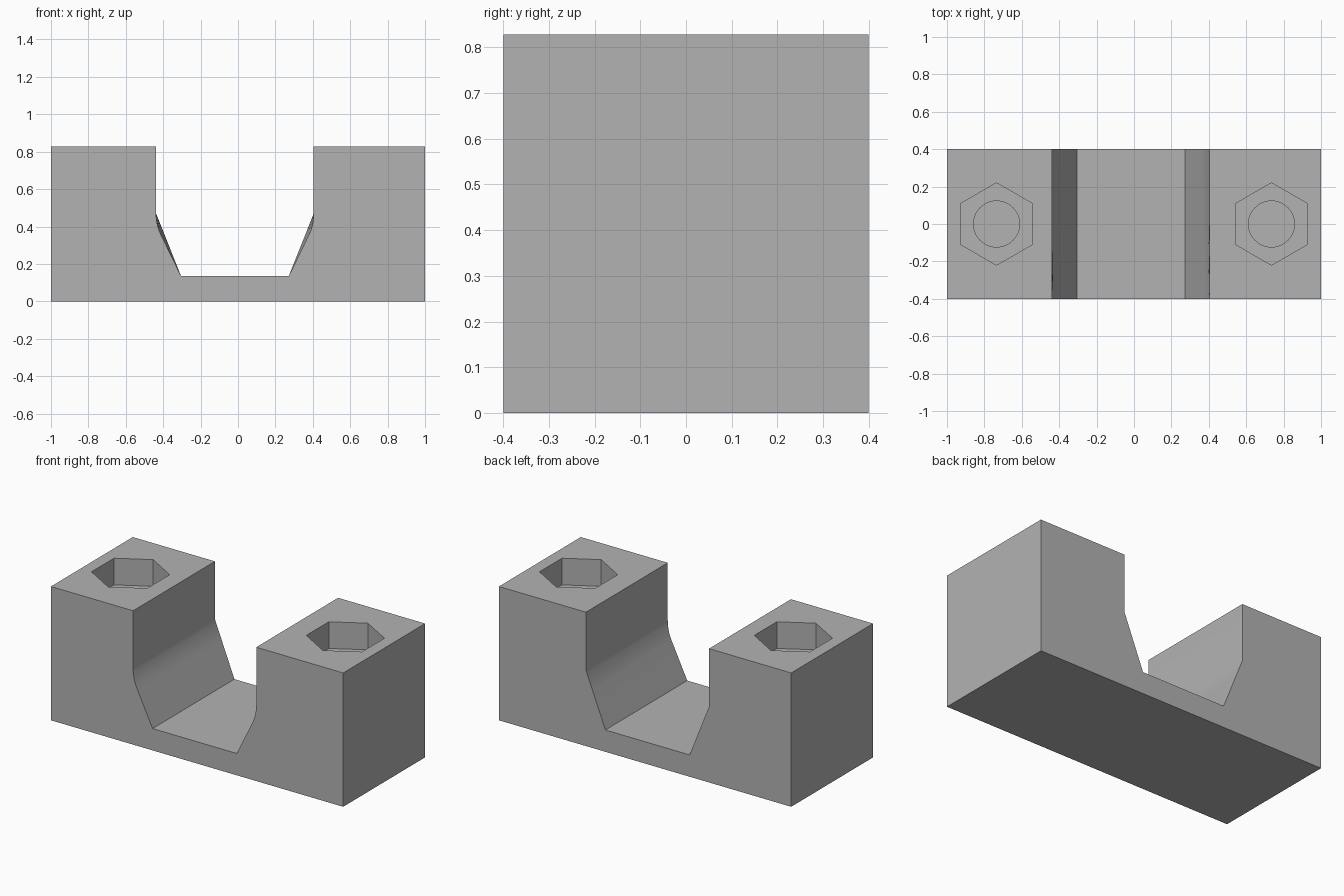
import bpy, bmesh, math

if "Cube" in bpy.data.objects:
    bpy.data.objects.remove(bpy.data.objects["Cube"])

W, D, H = 1.0, 0.40, 0.828            # half width, half depth, height
CX, HALF_TOP, HALF_LOW = -0.0165, 0.4215, 0.288   # channel centre and half widths
Z_BEND, Z_FLOOR = 0.47, 0.135
HOLE_X = 0.735

grey = bpy.data.materials.new("plain grey")
grey.diffuse_color = (0.45, 0.45, 0.45, 1)
grey.use_nodes = True
grey.node_tree.nodes["Principled BSDF"].inputs["Base Color"].default_value = grey.diffuse_color


def flank(curved):
    """Channel flank from bend to floor: (half width, z)."""
    r, steps, sweep = 0.2655, 7, math.radians(26)
    pts = []
    for i in range(steps + 1):
        a = sweep * i / steps
        z = Z_BEND - r * math.sin(a)
        if curved:
            w = HALF_TOP - r * (1 - math.cos(a))
        else:
            t = (Z_BEND - z) / (Z_BEND - Z_FLOOR)
            w = HALF_TOP + (HALF_LOW - HALF_TOP) * t
        pts.append((w, z))
    return pts + [(HALF_LOW, Z_FLOOR)]


def outline(curved):
    side = [(HALF_TOP, H)] + flank(curved)
    right = [(CX + w, z) for w, z in reversed(side)]
    left = [(CX - w, z) for w, z in side]
    return [(W, 0), (W, H)] + right[::-1] + left[::-1] + [(-W, H), (-W, 0)]


# Clamp body: rounded flank at the front blending to a straight one at the back
bm = bmesh.new()
front = [bm.verts.new((x, -D, z)) for x, z in outline(True)]
back = [bm.verts.new((x, D, z)) for x, z in outline(False)]
bm.faces.new(front)
bm.faces.new(back[::-1])
n = len(front)
for i in range(n):
    j = (i + 1) % n
    bm.faces.new((front[i], back[i], back[j], front[j]))
bmesh.ops.recalc_face_normals(bm, faces=bm.faces[:])
mesh = bpy.data.meshes.new("clamp_body")
bm.to_mesh(mesh)
bm.free()
body = bpy.data.objects.new("clamp_body", mesh)
bpy.context.collection.objects.link(body)
mesh.materials.append(grey)


def cut(name, sides, radius, x, z0, z1):
    """Subtract an upright prism from the body."""
    bpy.ops.mesh.primitive_cylinder_add(vertices=sides, radius=radius, depth=z1 - z0,
                                        location=(x, 0, (z0 + z1) / 2))
    tool = bpy.context.object
    tool.name = name
    tool.data.materials.append(grey)
    tool.hide_render = True
    mod = body.modifiers.new(name, 'BOOLEAN')
    mod.operation, mod.solver, mod.object = 'DIFFERENCE', 'EXACT', tool
    bpy.context.view_layer.objects.active = body
    bpy.ops.object.modifier_apply(modifier=name)
    bpy.data.objects.remove(tool)


# Hexagonal nut pockets with round bolt holes below
for x in (-HOLE_X, HOLE_X):
    cut("nut_pocket", 6, 0.22, x, H - 0.165, H + 0.1)
    cut("bolt_hole", 48, 0.123, x, 0.02, H - 0.1)

bpy.ops.object.select_all(action='DESELECT')
body.select_set(True)
bpy.context.view_layer.objects.active = body
bpy.ops.object.shade_smooth_by_angle(angle=math.radians(20))
